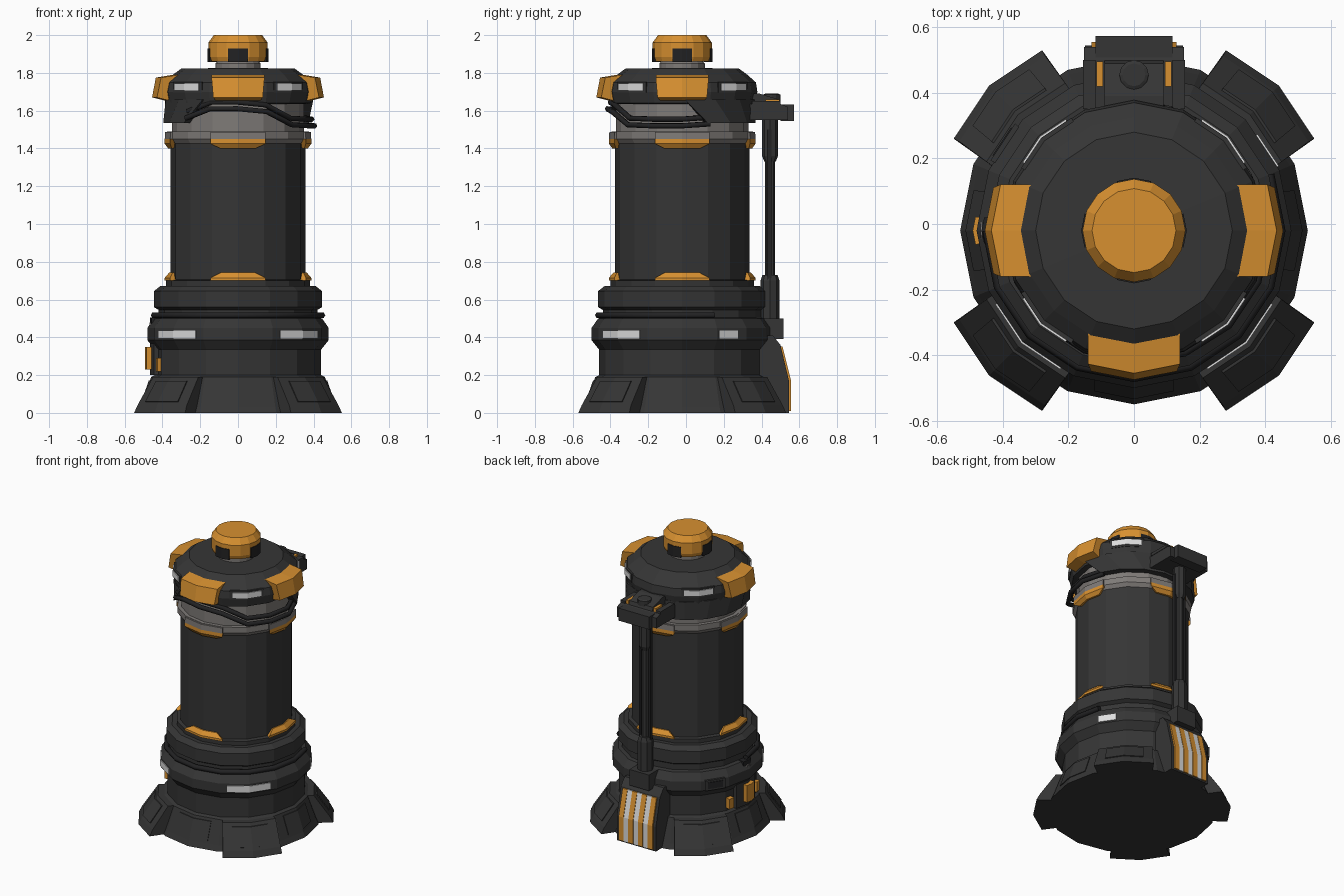
import bpy, bmesh, math
from math import sin, cos, radians as rad

if "Cube" in bpy.data.objects:
    bpy.data.objects.remove(bpy.data.objects["Cube"])

CY = -0.02            # y of the main axis
STEP = 22.5           # the body has 16 sides, corners on the axes


def material(name, *c):
    m = bpy.data.materials.new(name)
    m.diffuse_color = (*c, 1)
    m.use_nodes = True
    m.node_tree.nodes["Principled BSDF"].inputs["Base Color"].default_value = m.diffuse_color
    return m


DARK = material("dark grey", 0.036, 0.036, 0.036)
BLACK = material("black", 0.016, 0.016, 0.017)
ORANGE = material("orange", 0.68, 0.28, 0.03)
WHITE = material("light white", 0.72, 0.72, 0.72)
GREY = material("warm grey", 0.21, 0.195, 0.185)


def build(name, verts, faces, mat):
    bm = bmesh.new()
    vs = [bm.verts.new(v) for v in verts]
    for f in faces:
        bm.faces.new([vs[i] for i in f])
    bmesh.ops.recalc_face_normals(bm, faces=bm.faces)
    me = bpy.data.meshes.new(name)
    bm.to_mesh(me)
    bm.free()
    me.materials.append(mat)
    ob = bpy.data.objects.new(name, me)
    bpy.context.collection.objects.link(ob)
    return ob


def grid_faces(rows, n, closed_rows):
    faces = []
    for i in range(rows if closed_rows else rows - 1):
        j = (i + 1) % rows
        for k in range(n):
            faces.append((i * n + k, i * n + (k + 1) % n, j * n + (k + 1) % n, j * n + k))
    return faces


def lathe(name, prof, mat, n=16, cx=0, cy=CY):
    """Solid of revolution, profile of (radius, z) from bottom to top."""
    verts = [(cx + r * cos(math.tau * k / n), cy + r * sin(math.tau * k / n), z)
             for r, z in prof for k in range(n)]
    rows = len(prof)
    faces = grid_faces(rows, n, False)
    faces += [tuple(range(n)), tuple(range((rows - 1) * n, rows * n))]
    return build(name, verts, faces, mat)


def on_ring(r, z, deg):
    """Point on the 16-sided ring of corner radius r."""
    off = abs((deg + STEP / 2) % STEP - STEP / 2)
    r *= cos(rad(STEP / 2)) / cos(rad(STEP / 2 - off))
    return (r * cos(rad(deg)), CY + r * sin(rad(deg)), z)


def sweep(name, prof, centre, mat, n=2):
    """Block following the ring, profile of (radius, z, half angle)."""
    p = len(prof)
    verts = [on_ring(r, z, centre + h * (2 * i / n - 1)) for i in range(n + 1) for r, z, h in prof]
    faces = grid_faces(n + 1, p, False)
    faces += [tuple(range(p)), tuple(range(n * p, (n + 1) * p))]
    return build(name, verts, faces, mat)


def plate(name, r0, r1, z0, z1, half, centre, mat):
    return sweep(name, [(r0, z0, half), (r1, z0, half), (r1, z1, half), (r0, z1, half)], centre, mat)


def prism(name, pts, x0, x1, mat):
    """Side outline of (y, z) extruded along x."""
    n = len(pts)
    verts = [(x, y, z) for x in (x0, x1) for y, z in pts]
    faces = grid_faces(2, n, False) + [tuple(range(n)), tuple(range(n, 2 * n))]
    return build(name, verts, faces, mat)


def box(name, x0, x1, y0, y1, z0, z1, mat):
    return prism(name, [(y0, z0), (y1, z0), (y1, z1), (y0, z1)], x0, x1, mat)


def pipe(name, pts, radius, mat):
    cu = bpy.data.curves.new(name, 'CURVE')
    cu.dimensions = '3D'
    cu.bevel_depth = radius
    cu.bevel_resolution = 1
    cu.use_fill_caps = True
    sp = cu.splines.new('POLY')
    sp.points.add(len(pts) - 1)
    for q, (r, z, a) in zip(sp.points, pts):
        q.co = (*on_ring(r, z, a), 1)
    cu.materials.append(mat)
    ob = bpy.data.objects.new(name, cu)
    bpy.context.collection.objects.link(ob)


# Base, lower drum and flanges
lathe("base_ring", [(0.53, 0), (0.515, 0.035), (0.46, 0.19), (0.44, 0.20)], DARK)
lathe("lower_drum", [(0.44, 0.19), (0.44, 0.335), (0.48, 0.385), (0.48, 0.45), (0.445, 0.50),
                     (0.42, 0.505), (0.42, 0.545), (0.445, 0.56), (0.445, 0.645), (0.41, 0.672),
                     (0.38, 0.672), (0.38, 0.70), (0.357, 0.705)], DARK)
pipe("lower_pipe", [(0.445, 0.517, -180 + STEP * i) for i in range(10)], 0.017, BLACK)

# Four feet with raised panels
for a in (45, 135, 225, 315):
    sweep("foot", [(0.42, 0, 22), (0.625, 0, 18), (0.605, 0.04, 18), (0.50, 0.19, 20),
                   (0.42, 0.19, 22)], a, DARK)
    sweep("foot_panel", [(0.588, 0.055, 12), (0.598, 0.06, 12), (0.522, 0.17, 13),
                         (0.51, 0.17, 13)], a, DARK)
for a in (-90, 0, 180):
    sweep("base_panel", [(0.505, 0.05, 14), (0.514, 0.053, 14), (0.472, 0.172, 15),
                         (0.46, 0.172, 15)], a, DARK)

# Tall body, collar and grey neck
lathe("body", [(0.357, 0.69), (0.357, 1.43)], DARK)
lathe("collar", [(0.357, 1.425), (0.375, 1.45), (0.375, 1.49), (0.35, 1.49), (0.35, 1.65)], GREY)
for a in (0, 90, 180, 270):
    sweep("upper_corner_trim", [(0.35, 1.40, 15), (0.37, 1.40, 15), (0.388, 1.425, 22),
                                (0.388, 1.45, 22), (0.35, 1.45, 22)], a, ORANGE)
    sweep("upper_trim_cap", [(0.35, 1.45, 22), (0.388, 1.45, 22), (0.386, 1.487, 22),
                             (0.35, 1.487, 22)], a, GREY)
    sweep("lower_corner_trim", [(0.35, 0.70, 22), (0.388, 0.70, 22), (0.388, 0.715, 22),
                                (0.365, 0.742, 15), (0.35, 0.742, 15)], a, ORANGE)

# Cap with hanging skirt at the back and left
lathe("cap", [(0.36, 1.635), (0.385, 1.64), (0.398, 1.70), (0.39, 1.75), (0.345, 1.79),
              (0.30, 1.823), (0.12, 1.825)], DARK)
sweep("cap_skirt", [(0.355, 1.535, 102), (0.40, 1.535, 102), (0.402, 1.66, 120),
                    (0.355, 1.66, 120)], 122, DARK, 10)
for a in (-90, 0, 180):
    sweep("cap_orange_panel", [(0.375, 1.65, 18), (0.455, 1.67, 17), (0.435, 1.775, 19),
                               (0.345, 1.79, 24)], a, ORANGE)

# Two wavy hoses under the cap front
for dz, dr in ((0, 0), (0.035, -0.015)):
    pipe("cap_hose", [(0.39 + dr, 1.56 + dz, -135), (0.39 + dr, 1.61 + dz, -112.5),
                      (0.395 + dr, 1.61 + dz, -90), (0.40 + dr, 1.595 + dz, -67.5),
                      (0.405 + dr, 1.525 + dz, -45), (0.405 + dr, 1.52 + dz, -22.5),
                      (0.405 + dr, 1.52 + dz, 0), (0.38 + dr, 1.53 + dz, 22.5)], 0.015, BLACK)

# Light strips with dark frames
for a in (45, 135, 225, 315):
    plate("cap_light_frame", 0.37, 0.40, 1.695, 1.753, 16, a, DARK)
    plate("cap_light", 0.38, 0.406, 1.706, 1.743, 13.5, a, WHITE)
for a, h in ((-45, 17), (-135, 17), (31, 7)):
    plate("lower_light", 0.465, 0.486, 0.394, 0.437, h, a, WHITE)

# Top knob with four dark windows
lathe("knob_neck", [(0.12, 1.82), (0.12, 1.85), (0.10, 1.87)], GREY)
lathe("knob", [(0.11, 1.86), (0.148, 1.86), (0.157, 1.885), (0.157, 1.96), (0.128, 2.0)], ORANGE)
for a in (0, 90, 180, 270):
    plate("knob_window", 0.12, 0.161, 1.857, 1.93, 19, a, BLACK)

# Control fittings on the left side
plate("left_backplate", 0.42, 0.465, 0.20, 0.37, 13, 180, DARK)
plate("left_orange_box", 0.45, 0.492, 0.23, 0.348, 5, 180, ORANGE)
plate("left_gadget", 0.41, 0.465, 0.37, 0.505, 5, 180, BLACK)
plate("left_rear_tag", 0.43, 0.475, 0.22, 0.29, 2.5, 161, ORANGE)
plate("left_front_tag", 0.43, 0.462, 0.22, 0.29, 2.5, 200, ORANGE)
plate("side_vent_frame", 0.45, 0.492, 0.385, 0.455, 8, 146, DARK)
plate("side_vent", 0.45, 0.496, 0.398, 0.442, 6, 146, BLACK)
bpy.ops.mesh.primitive_torus_add(location=(-0.463, CY, 0.45), rotation=(0, rad(90), 0),
                                 major_segments=12, minor_segments=6,
                                 major_radius=0.025, minor_radius=0.005)
bpy.context.object.name = "gadget_ring"
bpy.context.object.data.materials.append(GREY)

# Rear strut
AY = 0.445
lathe("strut_rod", [(0.027, 0.5), (0.027, 1.56)], DARK, 8, 0, AY)
lathe("strut_lower_sleeve", [(0.05, 0.49), (0.05, 0.70), (0.04, 0.73)], DARK, 8, 0, AY)
lathe("strut_upper_sleeve", [(0.03, 1.33), (0.042, 1.36), (0.042, 1.55)], DARK, 8, 0, AY)
for x in (-0.035, 0.035):
    box("strut_cable", x - 0.008, x + 0.008, AY - 0.015, AY + 0.008, 0.6, 1.5, BLACK)

# Strut head bracket
prism("strut_head", [(0.33, 1.55), (0.54, 1.55), (0.54, 1.62), (0.50, 1.635), (0.33, 1.635)],
      -0.152, 0.152, DARK)
box("strut_head_lip", -0.118, 0.118, 0.50, 0.573, 1.545, 1.632, DARK)
prism("strut_head_block", [(0.34, 1.63), (0.50, 1.63), (0.49, 1.66), (0.39, 1.69), (0.34, 1.69)],
      -0.09, 0.09, DARK)
lathe("strut_head_button", [(0.045, 1.65), (0.045, 1.685), (0.035, 1.69)], DARK, 12, 0, 0.455)
for s in (-1, 1):
    x0, x1 = sorted((s * 0.115, s * 0.095))
    box("strut_head_slot", x0, x1, 0.42, 0.495, 1.63, 1.66, ORANGE)
    x0, x1 = sorted((s * 0.155, s * 0.118))
    box("strut_head_cheek", x0, x1, 0.35, 0.50, 1.63, 1.65, DARK)

# Strut foot with striped plate
box("strut_mount", -0.075, 0.075, 0.38, 0.515, 0.39, 0.50, DARK)
prism("strut_foot", [(0.36, 0), (0.545, 0), (0.545, 0.17), (0.50, 0.36), (0.46, 0.41), (0.36, 0.41)],
      -0.15, 0.15, DARK)
for i in range(7):
    x = -0.13 + 0.26 * i / 7
    d = 0.0 if i % 2 == 0 else -0.003
    prism("foot_stripe", [(0.54, 0.01), (0.555 + d, 0.01), (0.555 + d, 0.175), (0.511 + d, 0.352),
                          (0.495, 0.352), (0.54, 0.17)], x, x + 0.26 / 7, WHITE if i % 2 else ORANGE)
